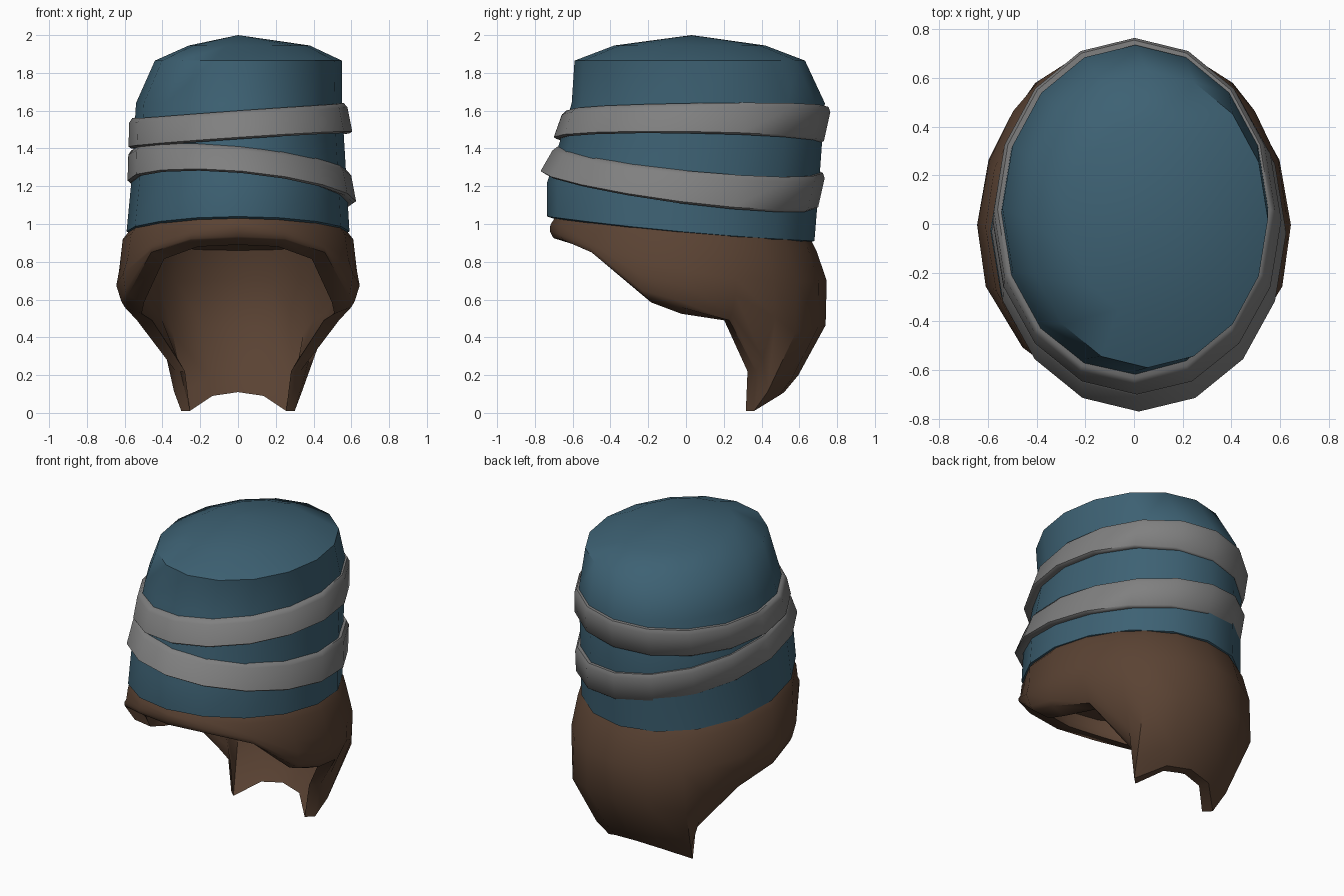
import bpy, bmesh
from math import sin, cos, pi, radians
from mathutils import Vector

if "Cube" in bpy.data.objects:
    bpy.data.objects.remove(bpy.data.objects["Cube"])


def material(name, rgb):
    m = bpy.data.materials.new(name)
    m.use_nodes = True
    m.diffuse_color = (*rgb, 1)
    bsdf = next(n for n in m.node_tree.nodes if n.type == "BSDF_PRINCIPLED")
    bsdf.inputs["Base Color"].default_value = (*rgb, 1)
    bsdf.inputs["Roughness"].default_value = 0.8
    return m


blue = material("blue cloth", (0.047, 0.120, 0.172))
brown = material("brown leather", (0.102, 0.055, 0.033))
grey = material("grey strap", (0.215, 0.215, 0.215))

SIXTEEN = [i * pi / 8 for i in range(16)]


def ring(xs, ys, zs, angles=SIXTEEN):
    """Oval through (right, left), (front, back); zs are right, left, front, back heights."""
    (x0, x1), (y0, y1), (zr, zl, zf, zb) = xs, ys, zs
    mean, bend = (zr + zl + zf + zb) / 4, (zr + zl - zf - zb) / 4
    return [Vector(((x0 + x1) / 2 + (x1 - x0) / 2 * cos(a),
                    (y0 + y1) / 2 + (y1 - y0) / 2 * sin(a),
                    mean + (zl - zr) / 2 * cos(a) + (zb - zf) / 2 * sin(a) + bend * cos(2 * a)))
            for a in angles]


def inset(points, d):
    """Move a ring horizontally towards its centre."""
    c = sum(points, Vector()) / len(points)
    return [p - Vector((p.x - c.x, p.y - c.y, 0)).normalized() * d for p in points]


def shift(points, dz):
    return [p + Vector((0, 0, dz)) for p in points]


def loft(name, rows, mat, start=None, end=None, loop=False, angle=50):
    """Skin a stack of rings, with optional centre points closing the ends."""
    bm = bmesh.new()
    vs = [[bm.verts.new(p) for p in r] for r in rows]
    n = len(vs[0])
    pairs = list(zip(vs, vs[1:])) + ([(vs[-1], vs[0])] if loop else [])
    for a, b in pairs:
        for i in range(n):
            j = (i + 1) % n
            bm.faces.new((a[i], a[j], b[j], b[i]))
    for tip, r in ((start, vs[0]), (end, vs[-1])):
        if tip:
            c = bm.verts.new(tip)
            for i in range(n):
                bm.faces.new((c, r[i], r[(i + 1) % n]))
    bmesh.ops.recalc_face_normals(bm, faces=bm.faces)
    me = bpy.data.meshes.new(name)
    bm.to_mesh(me)
    bm.free()
    me.materials.append(mat)
    ob = bpy.data.objects.new(name, me)
    bpy.context.collection.objects.link(ob)
    bpy.ops.object.select_all(action="DESELECT")
    ob.select_set(True)
    bpy.context.view_layer.objects.active = ob
    bpy.ops.object.shade_smooth_by_angle(angle=radians(angle))
    return ob


# Cloth cap: leaning crown over a tilted hem
hem = ring((-.59, .59), (-.735, .68), (.96, .96, 1.04, .91))
loft("cap", [
    shift(inset(hem, .03), -.01),
    hem,
    ring((-.565, .575), (-.735, .705), (1.22,) * 4),
    ring((-.54, .55), (-.605, .735), (1.64,) * 4),
    ring((-.44, .55), (-.59, .63), (1.865,) * 4),
    ring((-.26, .38), (-.38, .42), (1.945,) * 4),
], blue, start=(0, 0, 1), end=(0, .03, 2))


# Straps: closed bands wound around the cap
def strap(name, low, high):
    mid = [a.lerp(b, .85) for a, b in zip(low, high)]
    loft(name, [inset(low, .07), shift(inset(low, .015), -.01), low, mid,
                inset(high, .015), inset(high, .07)], grey, loop=True)


strap("upper_strap",
      ring((-.58, .605), (-.70, .73), (1.41, 1.49, 1.46, 1.44)),
      ring((-.575, .575), (-.65, .77), (1.56, 1.64, 1.60, 1.62)))
strap("lower_strap",
      ring((-.585, .625), (-.77, .70), (1.23, 1.12, 1.28, 1.09)),
      ring((-.58, .595), (-.695, .74), (1.39, 1.28, 1.41, 1.27)))

# Leather hood: one half is laid out front to back, then mirrored
half_angles = [radians(a) for a in (-90, -68, -45, -22, 0, 20, 38, 52, 70, 90)]


def mirrored(half):
    return half + [Vector((-p.x, p.y, p.z)) for p in half[-2:0:-1]]


def hood_ring(x, ys, zs):
    return mirrored(ring((-x, x), ys, zs, half_angles))


edge = mirrored([Vector(p) for p in (
    (0, -.70, .925), (.25, -.65, .915), (.46, -.50, .85), (.585, -.22, .62),
    (.60, -.03, .56), (.535, .23, .49), (.33, .37, .22), (.30, .36, .01),
    (.16, .49, .09), (0, .52, .11))])
top = hood_ring(.57, (-.69, .66), (.97, .97, 1.04, .92))
shoulder = hood_ring(.61, (-.715, .69), (.92, .92, 1.0, .86))
wide = hood_ring(.63, (-.72, .745), (.75, .75, .985, .70))


def bulged(t):
    rows = []
    for a, b in zip(wide, edge):
        out = Vector((a.x, a.y, 0)).normalized()
        rows.append(a.lerp(b, t) + out * .14 * sin(pi * t) * (b - a).length)
    return rows


def lining(points, drop=0):
    """Inner wall, thicker towards the face opening."""
    return [Vector((p.x * .85, p.y * (.84 if p.y < 0 else .88),
                    p.z - (drop if p.y < 0 else 0))) for p in points]


lower, lowest = bulged(.4), bulged(.85)
loft("hood", [top, shoulder, wide, lower, lowest, edge,
              lining(edge, .035), lining(lowest, .03), lining(lower, .02),
              lining(wide), lining(shoulder)],
     brown, start=(0, 0, .98), end=(0, 0, .94), angle=45)
